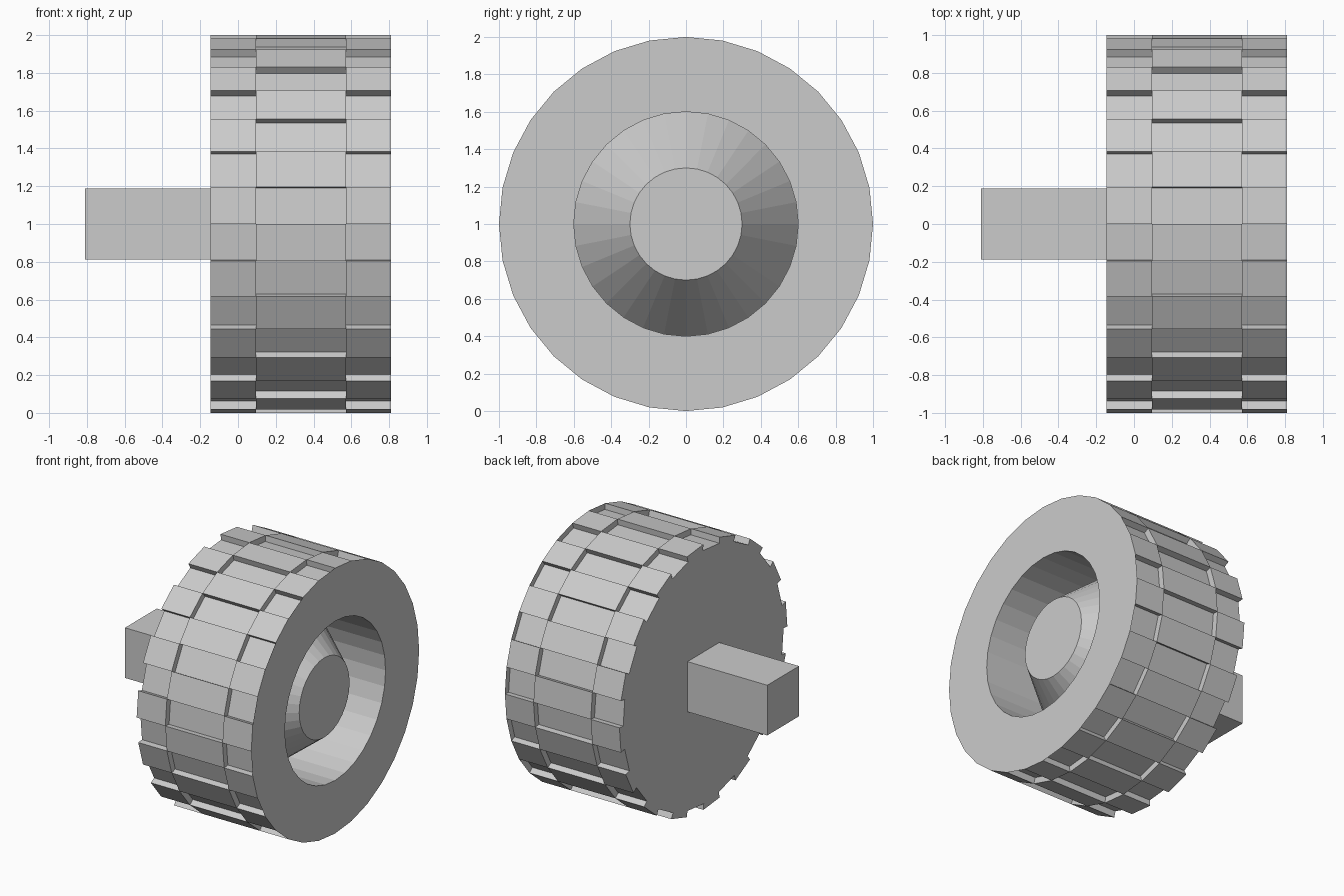
import bpy, bmesh, math
from mathutils import Vector

if "Cube" in bpy.data.objects:
    bpy.data.objects.remove(bpy.data.objects["Cube"])

N = 32                                  # sides of the wheel
DEPTH = 0.045                           # tread groove depth
BANDS = [-0.145, 0.094, 0.571, 0.81]    # x limits of the three tread bands
CENTRE_Z = 1.0


def rim(x, k, r=1.0):
    a = 2 * math.pi * k / N
    return Vector((x, r * math.cos(a), CENTRE_Z + r * math.sin(a)))


def edge(x, k, sunk):
    """Both ends of rim segment k, optionally pushed in along its normal."""
    a = 2 * math.pi * (k + 0.5) / N
    off = Vector((0, math.cos(a), math.sin(a))) * (DEPTH if sunk else 0)
    return [rim(x, k) - off, rim(x, k + 1) - off]


def sunk(band, k):
    return (k + band) % 2 == 0


bm = bmesh.new()


def face(points):
    bm.faces.new([bm.verts.new(p) for p in points])


# Tread: alternating raised and sunk blocks in three bands
for b in range(3):
    x0, x1 = BANDS[b], BANDS[b + 1]
    for k in range(N):
        s = sunk(b, k)
        p, q = edge(x0, k, s), edge(x1, k, s)
        face([p[0], p[1], q[1], q[0]])
        if s:                           # groove side walls
            for i in (0, 1):
                face([p[i], q[i], rim(x1, k + i), rim(x0, k + i)])

# Steps between neighbouring bands
for x in BANDS[1:3]:
    for k in range(N):
        lo, hi = edge(x, k, True), edge(x, k, False)
        face([lo[0], lo[1], hi[1], hi[0]])

# Back cap (notched disc) and front cap (notched ring)
back = []
for k in range(N):
    back.append(rim(BANDS[0], k))
    if sunk(0, k):
        back += edge(BANDS[0], k, True)
    x = BANDS[3]
    outer = [rim(x, k)] + (edge(x, k, True) if sunk(2, k) else []) + [rim(x, k + 1)]
    if sunk(2, k):
        outer = outer[0:1] + outer[1:3] + outer[3:4]
    face(outer + [rim(x, k + 1, 0.6), rim(x, k, 0.6)])
face(back)

# Hub: straight bore, then a frustum rising to a flat disc
hub = [(BANDS[3], 0.6), (0.3325, 0.6), (0.72, 0.3)]
for (xa, ra), (xb, rb) in zip(hub, hub[1:]):
    for k in range(N):
        face([rim(xa, k, ra), rim(xa, k + 1, ra), rim(xb, k + 1, rb), rim(xb, k, rb)])
face([rim(0.72, k, 0.3) for k in range(N)])

bmesh.ops.remove_doubles(bm, verts=bm.verts, dist=1e-4)
bmesh.ops.recalc_face_normals(bm, faces=bm.faces)
mesh = bpy.data.meshes.new("wheel")
bm.to_mesh(mesh)
bm.free()
bpy.context.collection.objects.link(bpy.data.objects.new("wheel", mesh))

# Square axle stub behind the wheel
bpy.ops.mesh.primitive_cube_add(size=1, location=(-0.4775, 0, CENTRE_Z))
axle = bpy.context.object
axle.name = "axle"
axle.scale = (0.665, 0.378, 0.378)
bpy.ops.object.transform_apply(location=False, rotation=False, scale=True)
